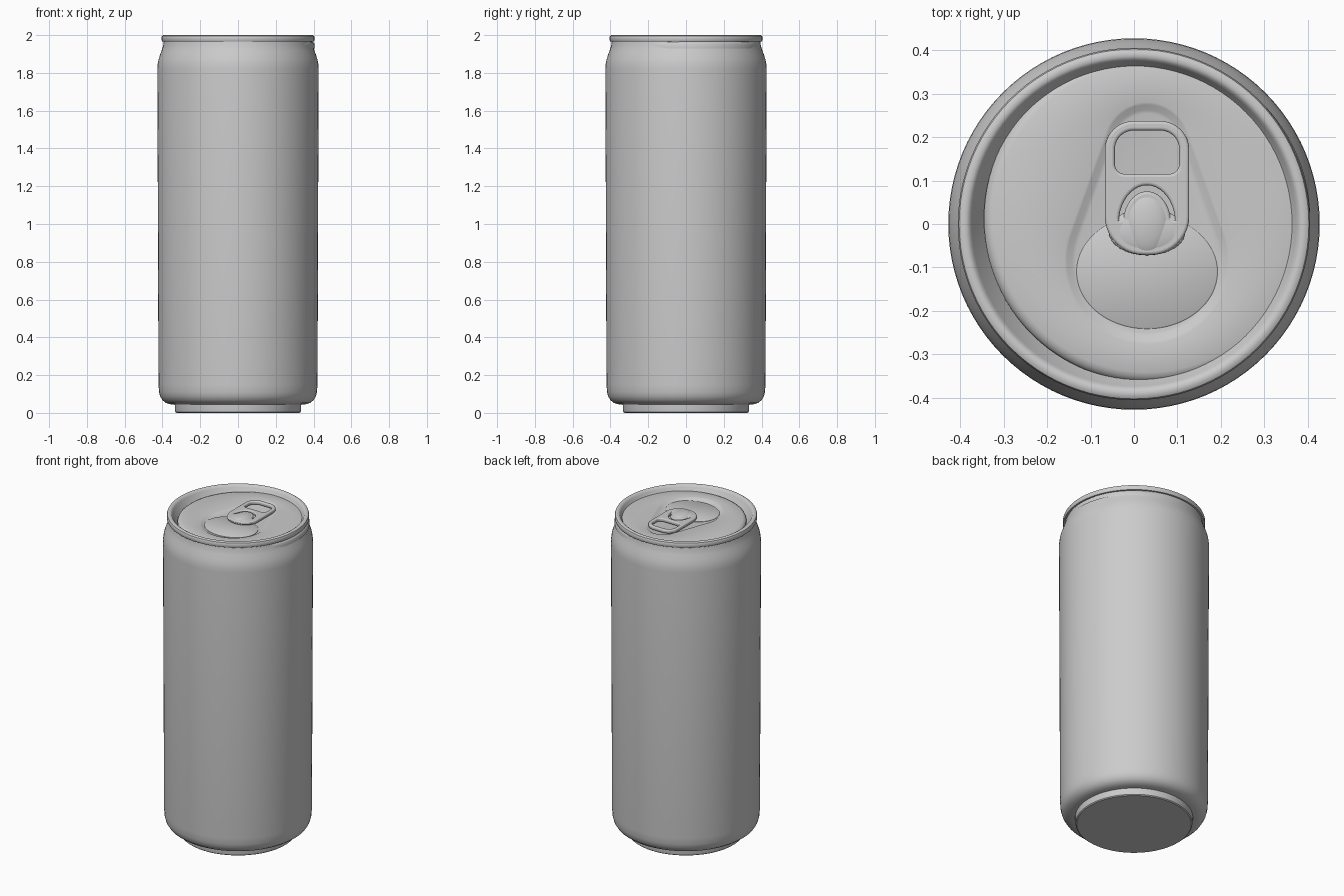
import bpy, bmesh
from math import sin, cos, pi, radians

if "Cube" in bpy.data.objects:
    bpy.data.objects.remove(bpy.data.objects["Cube"])

N = 96
LX, LY = 0.03, 0.012      # the lid sits slightly off the can axis
ANGLES = [2 * pi * i / N for i in range(N)]


def smooth(obj, angle=35):
    bpy.ops.object.select_all(action='DESELECT')
    obj.select_set(True)
    bpy.context.view_layer.objects.active = obj
    bpy.ops.object.shade_smooth_by_angle(angle=radians(angle))


def loft(name, loops, cap_start=False, angle=35):
    """Bridge successive rings of N points and cap the last one."""
    bm = bmesh.new()
    rings = [[bm.verts.new(p) for p in loop] for loop in loops]
    for a, b in zip(rings, rings[1:]):
        for i in range(N):
            j = (i + 1) % N
            bm.faces.new((a[i], a[j], b[j], b[i]))
    bm.faces.new(rings[-1])
    if cap_start:
        bm.faces.new(rings[0][::-1])
    mesh = bpy.data.meshes.new(name)
    bm.to_mesh(mesh)
    bm.free()
    obj = bpy.data.objects.new(name, mesh)
    bpy.context.collection.objects.link(obj)
    smooth(obj, angle)
    return obj


def ellipse(a, b, z, cx=0, cy=0):
    return [(cx + a * cos(t), cy + b * sin(t), z) for t in ANGLES]


def teardrop(inset, z):
    """Outline around a small rear circle and a large front circle."""
    circles = [(0.18, 0.10 - inset), (-0.085, 0.19 - inset)]
    pts = []
    for t in ANGLES:
        cy, r = max(circles, key=lambda c: c[0] * sin(t) + c[1])
        pts.append((LX + r * cos(t), cy + r * sin(t), z))
    return pts


def rounded(half, y0, y1, r_bottom, r_top, steps=10):
    """Rounded rectangle as 2D points."""
    corners = [(half - r_top, y1 - r_top, r_top, 0), (r_top - half, y1 - r_top, r_top, 1),
               (r_bottom - half, y0 + r_bottom, r_bottom, 2),
               (half - r_bottom, y0 + r_bottom, r_bottom, 3)]
    return [(cx + r * cos((q + i / steps) * pi / 2), cy + r * sin((q + i / steps) * pi / 2))
            for cx, cy, r, q in corners for i in range(steps + 1)]


def dome(name, y, z, size):
    bpy.ops.mesh.primitive_uv_sphere_add(segments=48, ring_count=24, location=(LX, y, z))
    obj = bpy.context.object
    obj.name = name
    obj.scale = size
    smooth(obj, 60)


# can shell: foot, wall, neck, rolled rim and inner slope
profile = [(0.326, 0), (0.332, 0.005), (0.334, 0.02), (0.335, 0.044), (0.36, 0.046),
           (0.382, 0.053), (0.400, 0.067), (0.412, 0.087), (0.418, 0.11), (0.421, 0.15),
           (0.427, 1.82), (0.4255, 1.845), (0.421, 1.87), (0.413, 1.895), (0.404, 1.92),
           (0.397, 1.94), (0.393, 1.966), (0.402, 1.967), (0.405, 1.973), (0.405, 1.988),
           (0.402, 1.996), (0.395, 2.0), (0.385, 2.0), (0.378, 1.996), (0.373, 1.987),
           (0.355, 1.955), (0.338, 1.93)]
loft("can_body", [ellipse(r, r, z) for r, z in profile], cap_start=True)

# lid with a pressed teardrop recess
lid_rim = [(0.375, 1.93), (0.375, 1.952), (0.371, 1.960), (0.363, 1.966), (0.353, 1.970)]
loops = [ellipse(r, r, z, LX, LY) for r, z in lid_rim]
loops += [teardrop(d, z) for d, z in
          [(0, 1.970), (0.006, 1.968), (0.018, 1.960), (0.026, 1.958)]]
loft("lid", loops)

# pour opening panel, slightly raised from the recess floor
loft("opening_panel", [ellipse(0.162 - d, 0.131 - d, z, LX, -0.11)
                       for d, z in [(0, 1.955), (0, 1.960), (0.003, 1.962)]])

# pull tab: plate with a finger hole and a crescent slot around the tongue
arc = [pi * i / 20 for i in range(21)]
slot = [(0.072 * cos(t), 0.002 + 0.094 * sin(t)) for t in arc]
slot += [(0.048 * cos(t), 0.002 + 0.066 * sin(t)) for t in reversed(arc)]
outlines = [rounded(0.090, -0.064, 0.230, 0.082, 0.06),
            rounded(0.081, 0.108, 0.222, 0.03, 0.05), slot]
curve = bpy.data.curves.new("pull_tab", 'CURVE')
curve.dimensions = '2D'
curve.fill_mode = 'BOTH'
curve.extrude = 0.004
curve.bevel_depth = 0.007
curve.bevel_resolution = 3
for pts in outlines:
    spline = curve.splines.new('POLY')
    spline.points.add(len(pts) - 1)
    for p, (x, y) in zip(spline.points, pts):
        p.co = (x, y, 0, 1)
    spline.use_cyclic_u = True
tab = bpy.data.objects.new("pull_tab", curve)
bpy.context.collection.objects.link(tab)
tab.location = (LX, 0, 1.975)
bpy.ops.object.select_all(action='DESELECT')
tab.select_set(True)
bpy.context.view_layer.objects.active = tab
bpy.ops.object.convert(target='MESH')
smooth(bpy.context.object, 40)

# domed tongue and nose of the tab
dome("tab_tongue", 0.0, 1.975, (0.052, 0.072, 0.021))
dome("tab_nose", -0.018, 1.975, (0.088, 0.054, 0.016))
